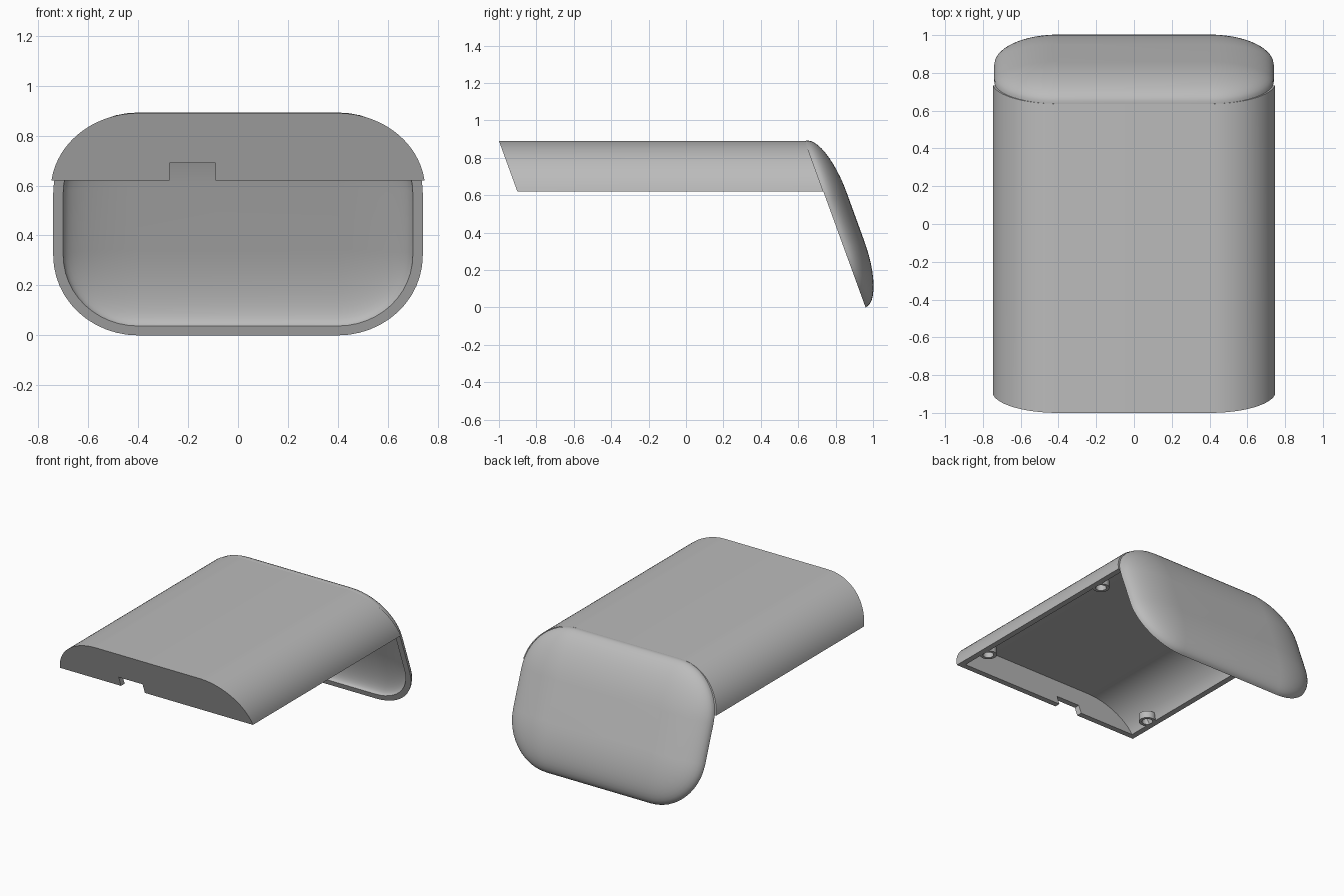
import bpy, bmesh, math
from mathutils import Vector

cube = bpy.data.objects.get("Cube")
if cube:
    bpy.data.objects.remove(cube, do_unlink=True)

TILT = math.radians(20)
SLOPE = math.tan(TILT)
TOP, BOTTOM, WALL = 0.89, 0.62, 0.04

grey = bpy.data.materials.new("plain grey")
grey.use_nodes = True
colour = (0.5, 0.5, 0.5, 1)
grey.diffuse_color = colour
grey.node_tree.nodes["Principled BSDF"].inputs["Base Color"].default_value = colour


def finish(name, bm, angle=30):
    bmesh.ops.recalc_face_normals(bm, faces=bm.faces)
    mesh = bpy.data.meshes.new(name)
    bm.to_mesh(mesh)
    bm.free()
    mesh.materials.append(grey)
    obj = bpy.data.objects.new(name, mesh)
    bpy.context.collection.objects.link(obj)
    bpy.ops.object.select_all(action='DESELECT')
    obj.select_set(True)
    bpy.context.view_layer.objects.active = obj
    bpy.ops.object.shade_smooth_by_angle(angle=math.radians(angle))
    return obj


def skin(bm, rings, close=False):
    """Join successive closed rings of points with quads."""
    loops = [[bm.verts.new(p) for p in ring] for ring in rings]
    pairs = list(zip(loops, loops[1:]))
    if close:
        pairs.append((loops[-1], loops[0]))
    for a, b in pairs:
        for i in range(len(a)):
            j = (i + 1) % len(a)
            bm.faces.new((a[i], a[j], b[j], b[i]))
    return loops


def front_y(z):
    return -1 + (TOP - z) * SLOPE


def back_y(z):
    return 0.96 - z * SLOPE


def arch(inset, steps=20):
    """Rounded arch section from the right rim over the top to the left rim."""
    rx, rz, cz = 0.35 - inset, 0.31 - inset, 0.58
    start = math.asin((BOTTOM - cz) / rz)
    angles = [start + (math.pi / 2 - start) * i / steps for i in range(steps + 1)]
    half = [(0.4 + rx * math.cos(a), cz + rz * math.sin(a)) for a in angles]
    return half + [(-x, z) for x, z in reversed(half)]


# Arched cover, open below, with both ends cut on a slant
section = arch(0) + arch(WALL)[::-1]
bm = bmesh.new()
ends = skin(bm, [[(x, y(z), z) for x, z in section] for y in (front_y, back_y)])
n = len(section)
for loop in ends:
    for i in range(n // 2 - 1):
        bm.faces.new((loop[i], loop[i + 1], loop[n - 2 - i], loop[n - 1 - i]))
finish("arched_cover", bm)

# Front wall with a cable notch in its lower edge
outline = arch(WALL) + [(-0.275, BOTTOM), (-0.275, 0.69), (-0.09, 0.69), (-0.09, BOTTOM)]
bm = bmesh.new()
for loop in skin(bm, [[(x, front_y(z) + d, z) for x, z in outline] for d in (0, WALL)]):
    bm.faces.new(loop)
finish("front_wall", bm)

# Domed end cap: rounded rectangles stacked along the slanted normal
up = Vector((0, -math.sin(TILT), math.cos(TILT)))
normal = Vector((0, math.cos(TILT), math.sin(TILT)))
HALF_W, HALF_H, RADIUS = 0.74, TOP / math.cos(TILT) / 2, 0.34
centre = Vector((0, 0.96, 0)) + up * HALF_H


def rounded_ring(inset, depth, steps=12):
    r = RADIUS - inset
    ring = []
    for quarter, (sx, su) in enumerate(((1, 1), (-1, 1), (-1, -1), (1, -1))):
        for i in range(steps + 1):
            a = (quarter + i / steps) * math.pi / 2
            x = sx * (HALF_W - RADIUS) + r * math.cos(a)
            u = su * (HALF_H - RADIUS) + r * math.sin(a)
            ring.append(centre + Vector((x, 0, 0)) + up * u + normal * depth)
    return ring


def dome(start, depth, steps=12):
    reach = RADIUS - 0.005 - start
    turns = [math.pi / 2 * i / steps for i in range(steps + 1)]
    return [rounded_ring(start + reach * (1 - math.cos(t)), depth * math.sin(t))
            for t in turns]


bm = bmesh.new()
loops = skin(bm, dome(0, 0.115)[::-1] + dome(WALL, 0.075))
bm.faces.new(loops[0])
bm.faces.new(loops[-1])
finish("end_cap", bm, 40)

# Ring-shaped bosses near the four corners of the rim
for side, x in (("right", -0.675), ("left", 0.675)):
    for place, y in (("front", -0.67), ("back", 0.47)):
        rings = []
        for r, z in ((0.035, 0.67), (0.035, BOTTOM), (0.055, BOTTOM), (0.055, 0.67)):
            rings.append([(x + r * math.cos(i * math.pi / 12),
                           y + r * math.sin(i * math.pi / 12), z) for i in range(24)])
        bm = bmesh.new()
        hole = skin(bm, rings, close=True)[0]
        bm.faces.new(hole)
        finish(f"{place}_{side}_boss", bm)
